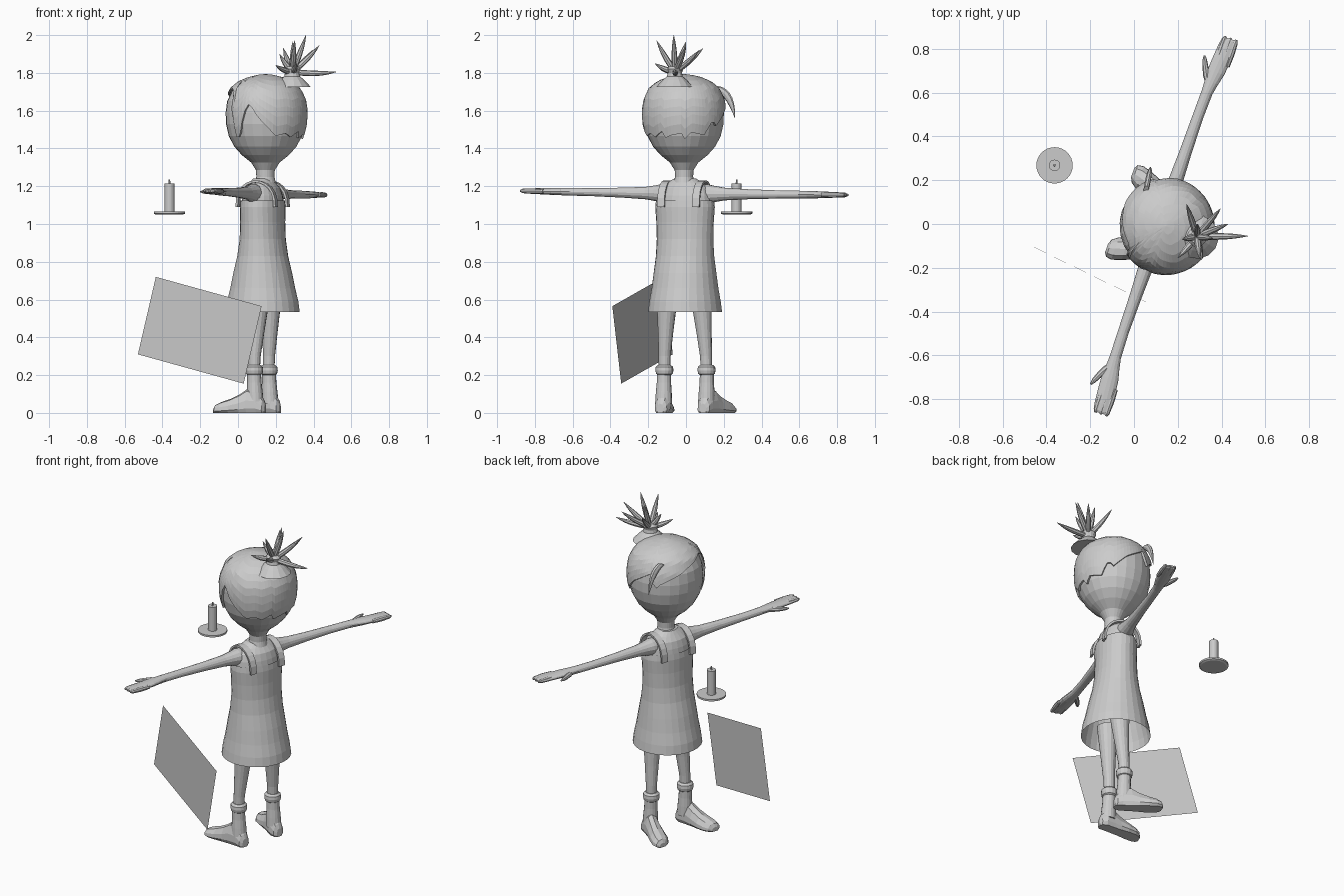
import bpy, bmesh, math
from mathutils import Vector, Matrix

if "Cube" in bpy.data.objects:
    bpy.data.objects.remove(bpy.data.objects["Cube"])

# The figure is modelled facing +y, then turned and moved into place
FIGURE = Matrix.Translation((0.145, -0.01, 0)) @ Matrix.Rotation(math.radians(70.9), 4, 'Z')
WORLD = Matrix.Identity(4)
X, Y, Z = Vector((1, 0, 0)), Vector((0, 1, 0)), Vector((0, 0, 1))

grey = bpy.data.materials.new("plain grey")
grey.diffuse_color = (0.6, 0.6, 0.6, 1)
grey.use_nodes = True
grey.node_tree.nodes["Principled BSDF"].inputs["Base Color"].default_value = grey.diffuse_color


def finish(name, bm, matrix):
    bmesh.ops.recalc_face_normals(bm, faces=bm.faces)
    bm.transform(matrix)
    me = bpy.data.meshes.new(name)
    bm.to_mesh(me)
    bm.free()
    me.materials.append(grey)
    ob = bpy.data.objects.new(name, me)
    bpy.context.collection.objects.link(ob)
    return ob


def skin(bm, rings, caps=(True, True)):
    """Bridge rings of coordinates with quads."""
    vs = [[bm.verts.new(p) for p in r] for r in rings]
    n = len(vs[0])
    for a, b in zip(vs, vs[1:]):
        for i in range(n):
            j = (i + 1) % n
            bm.faces.new((a[i], a[j], b[j], b[i]))
    if caps[0]:
        bm.faces.new(vs[0])
    if caps[1]:
        bm.faces.new(vs[-1])


def loft(name, secs, u, v, n=16, caps=(True, True), matrix=FIGURE):
    """secs: (centre, radius along u, radius along v)"""
    bm = bmesh.new()
    rings = []
    for c, ru, rv in secs:
        angs = [2 * math.pi * i / n for i in range(n)]
        rings.append([Vector(c) + u * ru * math.cos(a) + v * rv * math.sin(a) for a in angs])
    skin(bm, rings, caps)
    return finish(name, bm, matrix)


def lathe(name, prof, n=24, centre=(0, 0), caps=(True, True), matrix=FIGURE):
    """prof: (radius x, radius y, z)"""
    return loft(name, [((*centre, z), a, b) for a, b, z in prof], X, Y, n, caps, matrix)


def lock(name, start, bend, end, radius, matrix, n=8, flat=1.0):
    """Pointed curved strand of hair."""
    p0, p1, p2 = Vector(start), Vector(bend), Vector(end)
    d = (p2 - p0).normalized()
    u = d.cross(Y if abs(d.y) < 0.8 else X).normalized()
    v = d.cross(u)
    secs = []
    for k in range(8):
        t = k / 7
        c = p0 * (1 - t) ** 2 + p1 * 2 * t * (1 - t) + p2 * t * t
        r = radius * (0.75 + 0.6 * t) * (1 - t ** 2) + 0.001
        secs.append((c, r, r * flat))
    return loft(name, secs, u, v, n, matrix=matrix)


def interp(table, x):
    for (a, p), (b, q) in zip(table, table[1:]):
        if x <= b:
            return p + (q - p) * (x - a) / (b - a)
    return table[-1][1]


# Head and neck
head = [(.055, 1.22), (.048, 1.25), (.05, 1.285), (.075, 1.325), (.125, 1.365), (.165, 1.41),
        (.194, 1.465), (.209, 1.53), (.211, 1.59), (.203, 1.65), (.175, 1.71), (.12, 1.755),
        (.06, 1.772), (.002, 1.778)]
lathe("head", [(r, r, z) for r, z in head])

# Hair cap: each column starts at a ragged hairline (angle from the face, height)
hairline = [(-180, 1.47), (-170, 1.455), (-165, 1.49), (-150, 1.46), (-140, 1.48), (-124, 1.465),
            (-100, 1.56), (-86, 1.64), (-80, 1.6), (-68, 1.46), (-60, 1.46), (-52, 1.7),
            (-40, 1.72), (0, 1.68), (30, 1.63), (45, 1.6), (52, 1.57), (60, 1.66), (90, 1.59),
            (110, 1.52), (118, 1.55), (130, 1.47), (150, 1.485), (160, 1.45), (165, 1.48), (180, 1.47)]
cap = [(1.44, .195), (1.475, .208), (1.53, .221), (1.6, .224), (1.66, .215), (1.72, .187),
       (1.755, .145), (1.778, .09), (1.79, .04), (1.794, .002)]
N, K = 72, 10
rings = []
for k in range(K + 1):
    ring = []
    for i in range(N):
        ang = -180 + 360 * i / N
        low = interp(hairline, ang)
        z = low + (1.794 - low) * math.sin(k / K * math.pi / 2)
        r = interp(cap, z)
        a = math.radians(ang)
        ring.append((r * math.sin(a), r * math.cos(a), z))
    rings.append(ring)
bm = bmesh.new()
skin(bm, rings, (False, True))
hair = finish("hair_cap", bm, FIGURE)
mod = hair.modifiers.new("thickness", 'SOLIDIFY')
mod.thickness, mod.offset = 0.012, -1

# Loose lock beside the face
lock("side_lock", (.13, .14, 1.72), (.21, .15, 1.7), (.232, .154, 1.56), .024, FIGURE, flat=.6)

# Top knot and its spikes
lathe("hair_knot", [(.1, .1, 1.725), (.065, .065, 1.762), (.042, .042, 1.782), (.038, .038, 1.8),
                    (.045, .045, 1.82), (.03, .03, 1.835)], 14, (0, -.15))
root = Vector((.288, -.058, 1.805))
tips = [(.36, -.065, 2.0), (.30, -.155, 1.97), (.24, .09, 1.93), (.43, .0, 1.945),
        (.52, -.055, 1.805), (.2, -.155, 1.84), (.395, .07, 1.92), (.31, -.165, 1.85),
        (.29, .0, 1.965), (.22, -.07, 1.9)]
for i, tip in enumerate(tips):
    tip = Vector(tip)
    bend = root.lerp(tip, .55) + Vector((0, 0, -.015))
    lock(f"hair_spike_{i + 1}", root, bend, tip, .017, WORLD)

# Torso, dress and straps
lathe("torso", [(.15, .108, 1.0), (.152, .108, 1.1), (.146, .1, 1.15), (.132, .088, 1.19),
                (.1, .066, 1.218), (.06, .05, 1.24)], 24, (0, .015))
lathe("dress", [(.197, .197, .535), (.19, .19, .59), (.178, .172, .66), (.168, .155, .74),
                (.157, .132, .83), (.153, .118, .92), (.156, .114, 1.01), (.162, .115, 1.09),
                (.158, .111, 1.125)], 28, (0, .015), (False, False))
for side, word in ((-1, "right"), (1, "left")):
    arc = [math.pi * k / 12 for k in range(13)]
    secs = [((side * .098, .015 + .106 * math.cos(a), 1.09 + .135 * math.sin(a) ** .8),
             Vector((0, math.cos(a), math.sin(a)))) for a in arc]
    bm = bmesh.new()
    skin(bm, [[Vector(c) + X * w + d * h for w, h in ((-.02, -.006), (.02, -.006), (.02, .006), (-.02, .006))]
              for c, d in secs])
    finish(f"{word}_dress_strap", bm, FIGURE)

    # Arm with flat hand, and thumb
    rise = .017 if side < 0 else -.007
    arm = [(.08, .05, .05), (.13, .048, .05), (.17, .04, .042), (.22, .033, .034), (.35, .028, .027),
           (.52, .025, .022), (.64, .026, .021), (.69, .032, .02), (.74, .04, .019), (.8, .041, .017),
           (.86, .041, .014), (.895, .038, .011), (.905, .028, .006)]
    loft(f"{word}_arm", [((side * s, .025 - .025 * max(0, s - .6) / .3, 1.16 + rise * s), a, b)
                         for s, a, b in arm], Y, Z, 14)
    zt = 1.158 + rise * .75
    thumb = [(.67, .022, .012), (.71, .048, .016), (.745, .066, .014), (.775, .08, .011), (.795, .088, .004)]
    loft(f"{word}_thumb", [((side * s, y, zt), r, r * .9) for s, y, r in thumb],
         Vector((side * .5, -.85, 0)), Z, 8)

    # Finger grooves shown as slim separate ridges on the hand
    for k in range(3):
        y = -.026 + k * .026
        loft(f"{word}_finger_{k + 1}",
             [((side * s, y, 1.16 + rise * s), r, r) for s, r in ((.78, .012), (.84, .015), (.895, .012), (.91, .005))],
             Y, Z, 8)

    # Leg, sock cuff, boot shaft and foot
    leg = [(.095, .0, .64, .058), (.1, .005, .54, .05), (.108, .012, .42, .04),
           (.116, .02, .3, .032), (.118, .022, .22, .03)]
    loft(f"{word}_leg", [((side * x, y, z), r, r) for x, y, z, r in leg], X, Y, 16)
    lathe(f"{word}_sock_cuff", [(.034, .034, .2), (.044, .044, .207), (.048, .048, .225),
                                (.046, .046, .243), (.034, .034, .254)], 16, (side * .118, .022))
    shaft = [(.022, .215, .037), (.02, .16, .038), (.018, .11, .042), (.015, .05, .045)]
    loft(f"{word}_boot_shaft", [((side * .12, y, z), r, r) for y, z, r in shaft], X, Y, 16)
    foot = [(-.04, .018, .05), (-.03, .034, .075), (0, .043, .125), (.05, .044, .13), (.09, .046, .1),
            (.14, .053, .074), (.185, .054, .058), (.212, .042, .045), (.223, .022, .026)]
    bm = bmesh.new()
    outline = [(-.75, 0), (.75, 0), (1, .18), (.95, .5), (.6, .88), (0, 1), (-.6, .88), (-.95, .5), (-1, .18)]
    skin(bm, [[(side * (.12 + .28 * max(0, y)) + px * w, y, pz * h) for px, pz in outline]
              for y, w, h in foot])
    finish(f"{word}_foot", bm, FIGURE)

# Candle on a dish
spot = (-.363, .268)
lathe("candle_dish", [(.072, .072, 1.05), (.083, .083, 1.055), (.083, .083, 1.066)], 32, spot, matrix=WORLD)
lathe("candle", [(.026, .026, 1.062), (.026, .026, 1.215)], 20, spot, matrix=WORLD)
lathe("candle_wick", [(.005, .005, 1.21), (.004, .004, 1.235)], 8, spot, matrix=WORLD)

# Tilted upright sheet
bm = bmesh.new()
bm.faces.new([bm.verts.new(p) for p in ((.125, -.39, .565), (-.435, -.117, .72),
                                        (-.53, -.07, .31), (.03, -.343, .155))])
finish("sheet", bm, WORLD)
